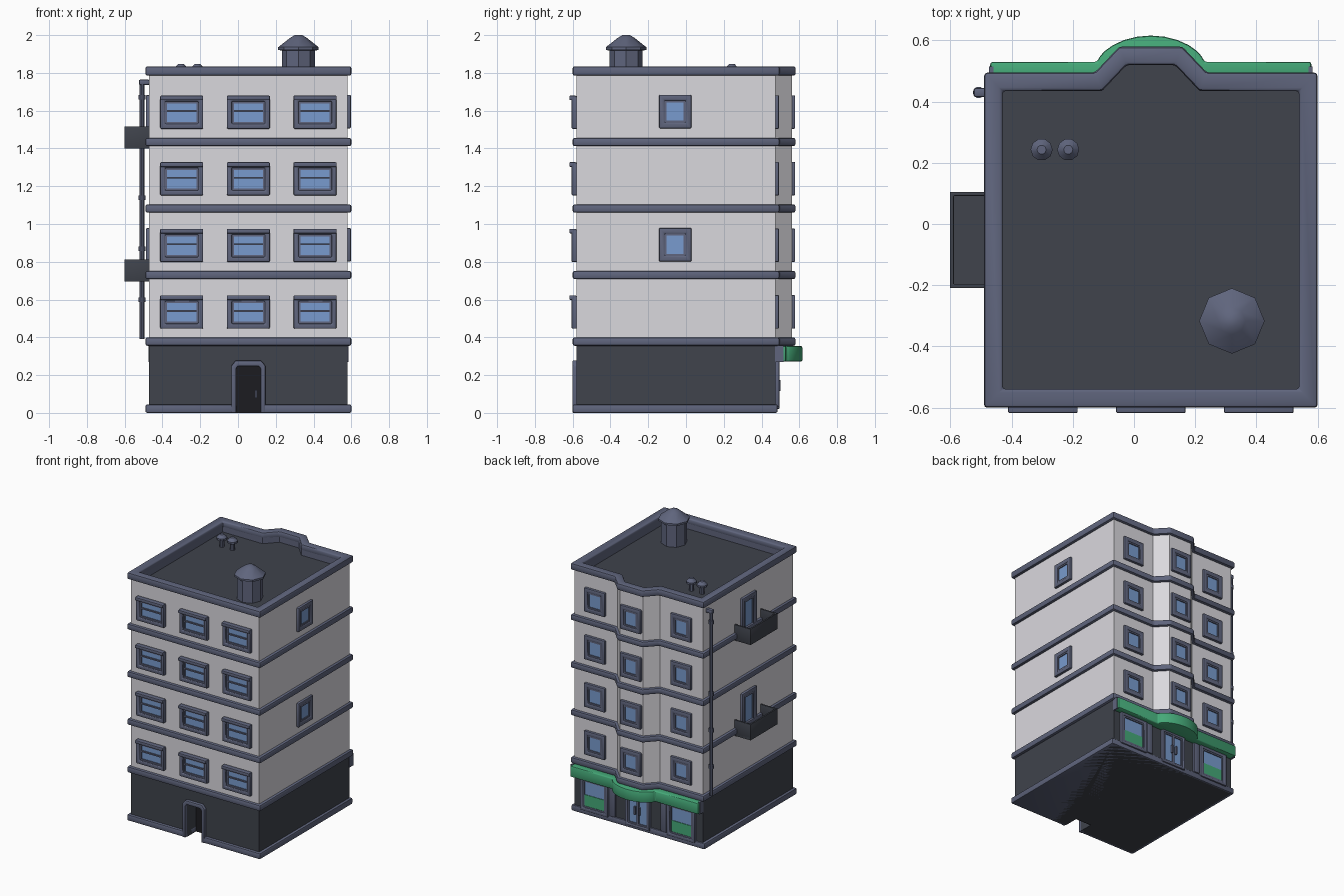
import bpy, bmesh, math
from mathutils import Matrix, Vector

if "Cube" in bpy.data.objects:
    bpy.data.objects.remove(bpy.data.objects["Cube"])


def material(name, rgb):
    m = bpy.data.materials.new(name)
    m.diffuse_color = (*rgb, 1)
    m.use_nodes = True
    m.node_tree.nodes["Principled BSDF"].inputs["Base Color"].default_value = m.diffuse_color
    return m


WALL = material("pale_plaster", (0.70, 0.69, 0.73))
TRIM = material("slate_trim", (0.115, 0.13, 0.205))
DARK = material("dark_base", (0.05, 0.056, 0.072))
GLASS = material("blue_glass", (0.19, 0.33, 0.62))
GREEN = material("green_awning", (0.06, 0.40, 0.19))
BLACK = material("doorway_black", (0.012, 0.012, 0.015))
I = Matrix.Identity(4)


def finish(bm, name, mat, M=I, bevel=0.0, segs=2):
    bmesh.ops.recalc_face_normals(bm, faces=bm.faces[:])
    if bevel:
        edges = [e for e in bm.edges if e.calc_face_angle(0) > 0.3]
        bmesh.ops.bevel(bm, geom=edges, offset=bevel, segments=segs,
                        profile=0.5, affect='EDGES', clamp_overlap=True)
    bm.transform(M)
    me = bpy.data.meshes.new(name)
    bm.to_mesh(me)
    bm.free()
    me.materials.append(mat)
    me.shade_smooth()
    me.set_sharp_from_angle(angle=math.radians(35))
    ob = bpy.data.objects.new(name, me)
    bpy.context.collection.objects.link(ob)
    return ob


def prism(name, poly, z0, z1, mat, M=I, hole=None, bevel=0.0):
    """Extrude an outline from z0 to z1, optionally with a matching hole."""
    bm = bmesh.new()
    loops = []
    for outline in [poly] + ([hole] if hole else []):
        loops.append([[bm.verts.new((x, y, z)) for x, y in outline] for z in (z0, z1)])
    n = len(poly)
    for lo, hi in loops:
        for i in range(n):
            j = (i + 1) % n
            bm.faces.new((lo[i], lo[j], hi[j], hi[i]))
    for k in (0, 1):
        if hole:
            a, b = loops[0][k], loops[1][k]
            for i in range(n):
                j = (i + 1) % n
                bm.faces.new((a[i], a[j], b[j], b[i]))
        else:
            bm.faces.new(loops[0][k])
    return finish(bm, name, mat, M, bevel)


def lathe(name, profile, sides, pos, mat):
    bm = bmesh.new()
    rings = [[bm.verts.new((r * math.cos(2 * math.pi * i / sides),
                            r * math.sin(2 * math.pi * i / sides), z))
              for i in range(sides)] for r, z in profile]
    for a, b in zip(rings, rings[1:]):
        for i in range(sides):
            j = (i + 1) % sides
            bm.faces.new((a[i], a[j], b[j], b[i]))
    bm.faces.new(rings[0])
    bm.faces.new(rings[-1])
    return finish(bm, name, mat, Matrix.Translation(pos))


def rect(w, h, cx=0, cy=0):
    return [(cx - w / 2, cy - h / 2), (cx + w / 2, cy - h / 2),
            (cx + w / 2, cy + h / 2), (cx - w / 2, cy + h / 2)]


def facing(pos, deg):
    """Local x right, y up, z outward; deg 0 faces the front."""
    return (Matrix.Translation(pos) @ Matrix.Rotation(math.radians(deg), 4, 'Z')
            @ Matrix.Rotation(math.pi / 2, 4, 'X'))


CX = 0.055


def footprint(d=0.0):
    """Upper-floor outline with the back bay, grown by d."""
    half = [(0.525 + d, -0.58 - d), (0.525 + d, 0.475 + d),
            (0.175 + 0.4 * d, 0.475 + d), (0.095 + 0.4 * d, 0.56 + d)]
    return [(CX + x, y) for x, y in half] + [(CX - x, y) for x, y in reversed(half)]


def ground(d=0.0, notch=True):
    x, y0, y1 = 0.525 + d, -0.58 - d, 0.475 + min(d, 0.01)
    pts = [(x, y0), (x, y1), (-x, y1), (-x, y0)]
    if notch:
        pts += [(-0.065, y0), (-0.065, -0.47), (0.065, -0.47), (0.065, y0)]
    return [(CX + px, py) for px, py in pts]


# Ground floor with doorway recess
prism("ground_floor", ground(), 0.0, 0.246, DARK)
prism("ground_floor_top", ground(0, False), 0.246, 0.37, DARK)
prism("plinth", ground(0.02), 0.0, 0.045, TRIM, bevel=0.009)
front_door = facing((CX, -0.58, 0), 0)
prism("doorway_panel", rect(0.13, 0.246, 0, 0.123), -0.11, -0.104, BLACK, front_door)
prism("doorway_handle", rect(0.012, 0.04, 0.04, 0.1), -0.104, -0.085, TRIM, front_door)
side = [(0.09, 0), (0.09, 0.25), (0.068, 0.277), (-0.068, 0.277), (-0.09, 0.25), (-0.09, 0)]
inner = [(-0.065, 0), (-0.065, 0.235), (-0.055, 0.247), (0.055, 0.247), (0.065, 0.235), (0.065, 0)]
prism("doorway_frame", side + inner, -0.02, 0.022, TRIM, front_door, bevel=0.006)

# Upper walls, floor bands, roof and parapet
prism("upper_walls", footprint(), 0.375, 1.75, WALL)
for i, (a, b) in enumerate([(0.355, 0.4), (0.708, 0.752), (1.06, 1.104), (1.412, 1.456)]):
    prism(f"floor_band_{i + 1}", footprint(0.02), a, b, TRIM, bevel=0.011)
prism("roof_deck", footprint(-0.03), 1.745, 1.755, DARK)
prism("parapet_wall", footprint(), 1.75, 1.79, WALL, hole=footprint(-0.02))
prism("parapet_lining", footprint(-0.019), 1.75, 1.80, TRIM, hole=footprint(-0.04))
prism("parapet_cap", footprint(0.02), 1.785, 1.835, TRIM, hole=footprint(-0.04), bevel=0.011)


def window(name, pos, deg, w, h, t, depth, bars=()):
    M = facing(pos, deg)
    prism(name + "_frame", rect(w, h), -0.01, depth, TRIM, M, rect(w - 2 * t, h - 2 * t), 0.007)
    prism(name + "_sash", rect(w - 2 * t, h - 2 * t), 0, 0.012, TRIM, M,
          rect(w - 2 * t - 0.022, h - 2 * t - 0.022))
    prism(name + "_glass", rect(w - 2 * t, h - 2 * t), -0.002, 0.005, GLASS, M)
    for bw, bh, bx, by in bars:
        prism(name + "_bar", rect(bw, bh, bx, by), 0.0, 0.014, TRIM, M)
    return M


# Windows on each floor, front and back
for f in range(4):
    z = 0.535 + 0.3525 * f
    for c, x in enumerate((CX - 0.353, CX, CX + 0.353)):
        M = window(f"front_window_{f}_{c}", (x, -0.58, z - 0.003), 0, 0.228, 0.172, 0.026, 0.026,
                   [(0.17, 0.01, 0, 0.008)])
        prism("front_window_lintel", rect(0.228, 0.024, 0, 0.078), 0, 0.038, TRIM, M, bevel=0.005)
        window(f"back_window_{f}_{c}", (x, 0.56 if c == 1 else 0.475, z), 180,
               0.17, 0.178, 0.03, 0.018)

# Right windows, left balconies and balcony doors
for z in (0.89, 1.595):
    window("right_window", (0.58, -0.057, z), 90, 0.172, 0.178, 0.03, 0.018)
    window("balcony_door", (-0.47, -0.052, z - 0.05), -90, 0.17, 0.275, 0.03, 0.018)
    zb = z - 0.195
    outer = [(-0.46, -0.21), (-0.602, -0.21), (-0.602, 0.105), (-0.46, 0.105)]
    inset = [(-0.46, 0.092), (-0.589, 0.092), (-0.589, -0.197), (-0.46, -0.197)]
    prism("balcony_wall", outer + inset, zb, zb + 0.117, DARK, bevel=0.003)
    prism("balcony_floor", outer, zb, zb + 0.02, DARK)

# Shopfront on the back: two display windows and a double door
for s in (-1, 1):
    M = window("shop_window", (CX + s * 0.355, 0.475, 0.155), 180, 0.23, 0.25, 0.024, 0.02)
    prism("shop_window_panel", rect(0.165, 0.085, 0, -0.05), 0, 0.009, GREEN, M)
    prism("shop_pillar", rect(0.05, 0.31, s * 0.145, 0.045), -0.01, 0.014, TRIM, M, bevel=0.005)
M = window("shop_door", (CX, 0.475, 0.15), 180, 0.2, 0.26, 0.018, 0.02, [(0.018, 0.225, 0, 0)])
for s in (-1, 1):
    prism("shop_door_handle", rect(0.009, 0.06, s * 0.018, -0.005), 0.01, 0.026, TRIM, M)

# Awning with a curved bulge in the middle
arc = [(CX + 0.175 * math.cos(a), 0.53 + 0.086 * math.sin(a) ** 1.3)
       for a in [math.pi * i / 12 for i in range(13)]]
outline = [(CX - 0.525, 0.47), (CX + 0.525, 0.47), (CX + 0.525, 0.53)] + arc + [(CX - 0.525, 0.53)]
prism("awning", outline, 0.272, 0.354, GREEN, bevel=0.008)
for s in (-1, 1):
    prism("awning_bracket", rect(0.014, 0.045, CX + s * 0.522, 0.493), 0.27, 0.358, TRIM)

# Drainpipe with couplings and an elbow into the wall
pipe = (-0.508, 0.43, 0)
lathe("drainpipe", [(0.013, 0.39), (0.013, 1.755)], 10, pipe, TRIM)
for z in (0.6, 0.87, 1.14, 1.67):
    lathe("pipe_coupling", [(0.019, z - 0.012), (0.019, z + 0.012)], 10, pipe, TRIM)
prism("pipe_elbow", rect(0.055, 0.03, -0.497, 0.43), 1.735, 1.765, TRIM, bevel=0.008)

# Water tank and roof vents
lathe("water_tank", [(0.088, 1.75), (0.088, 1.93)], 8, (0.32, -0.317, 0), TRIM)
lathe("water_tank_roof", [(0.09, 1.918), (0.107, 1.922), (0.107, 1.936), (0.045, 1.985),
                          (0.02, 2.0)], 8, (0.32, -0.317, 0), TRIM)
for x in (-0.302, -0.215):
    lathe("roof_vent", [(0.017, 1.75), (0.017, 1.805), (0.036, 1.81), (0.036, 1.825),
                        (0.015, 1.847)], 10, (x, 0.243, 0), TRIM)
